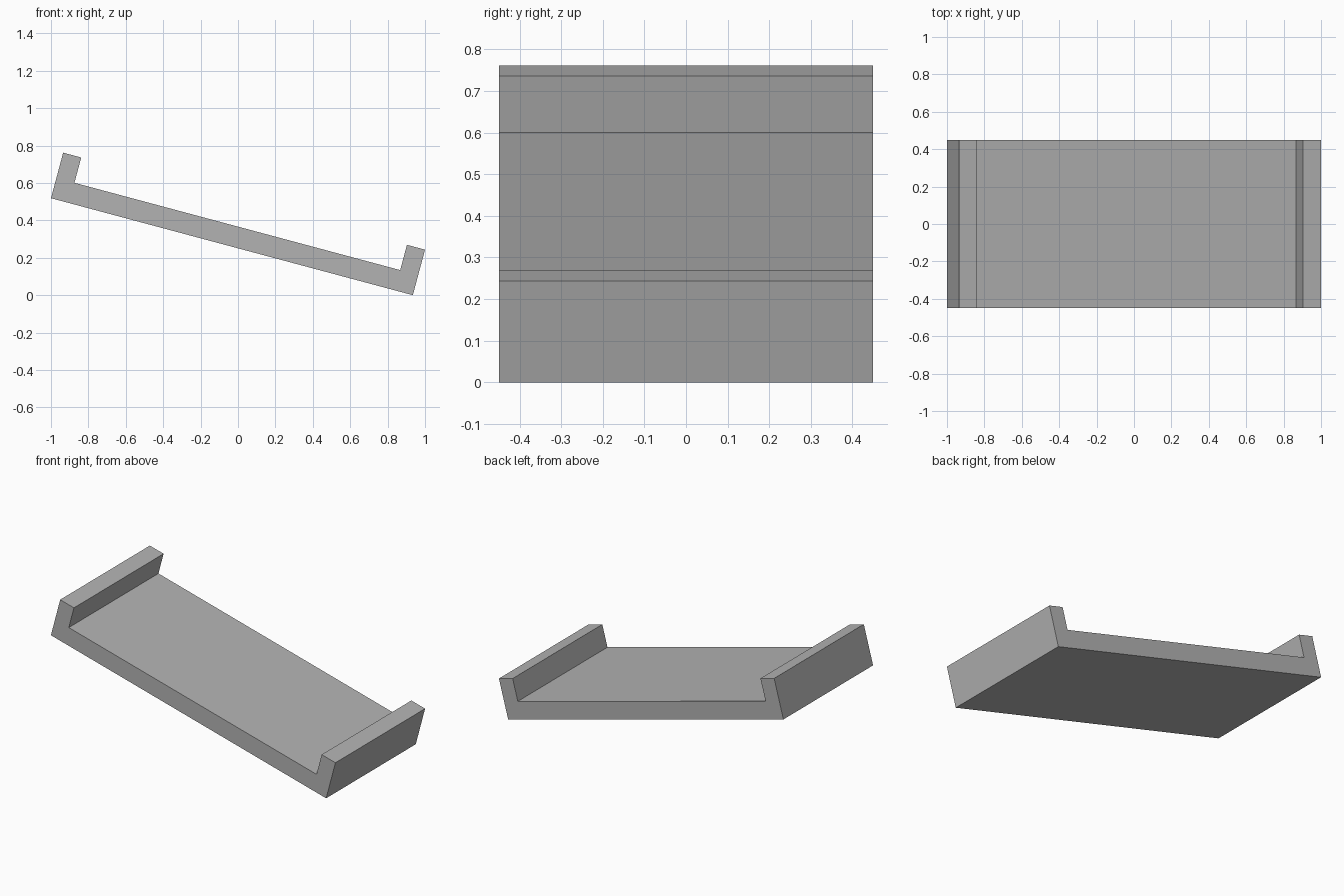
import bpy
import bmesh
import math
from mathutils import Matrix

cube = bpy.data.objects.get("Cube")
if cube:
    bpy.data.objects.remove(cube, do_unlink=True)

# Tray dimensions, measured along its own tilted axes
LENGTH, HEIGHT, DEPTH = 2.003, 0.252, 0.9
WALL, FLOOR = 0.1, 0.112
TILT = math.radians(15)

grey = bpy.data.materials.new("plain_grey")
grey.use_nodes = True
colour = (0.45, 0.45, 0.45, 1)
grey.diffuse_color = colour
grey.node_tree.nodes["Principled BSDF"].inputs["Base Color"].default_value = colour

# Channel profile: a flat floor with an upright lip at each end
half = LENGTH / 2
inner = half - WALL
profile = [(-half, 0), (half, 0), (half, HEIGHT), (inner, HEIGHT),
           (inner, FLOOR), (-inner, FLOOR), (-inner, HEIGHT), (-half, HEIGHT)]

# Extrude the profile from front to back
bm = bmesh.new()
face = bm.faces.new([bm.verts.new((x, -DEPTH / 2, z)) for x, z in profile])
extruded = bmesh.ops.extrude_face_region(bm, geom=[face], use_keep_orig=True)
back = [v for v in extruded["geom"] if isinstance(v, bmesh.types.BMVert)]
bmesh.ops.translate(bm, verts=back, vec=(0, DEPTH, 0))

# Tilt down towards +x, then centre and rest on the ground
bmesh.ops.rotate(bm, verts=bm.verts, cent=(0, 0, 0),
                 matrix=Matrix.Rotation(TILT, 3, "Y"))
xs = [v.co.x for v in bm.verts]
low = min(v.co.z for v in bm.verts)
bmesh.ops.translate(bm, verts=bm.verts, vec=(-(min(xs) + max(xs)) / 2, 0, -low))
bmesh.ops.recalc_face_normals(bm, faces=bm.faces)

mesh = bpy.data.meshes.new("tilted_tray")
bm.to_mesh(mesh)
bm.free()
mesh.materials.append(grey)
tray = bpy.data.objects.new("tilted_tray", mesh)
bpy.context.collection.objects.link(tray)
